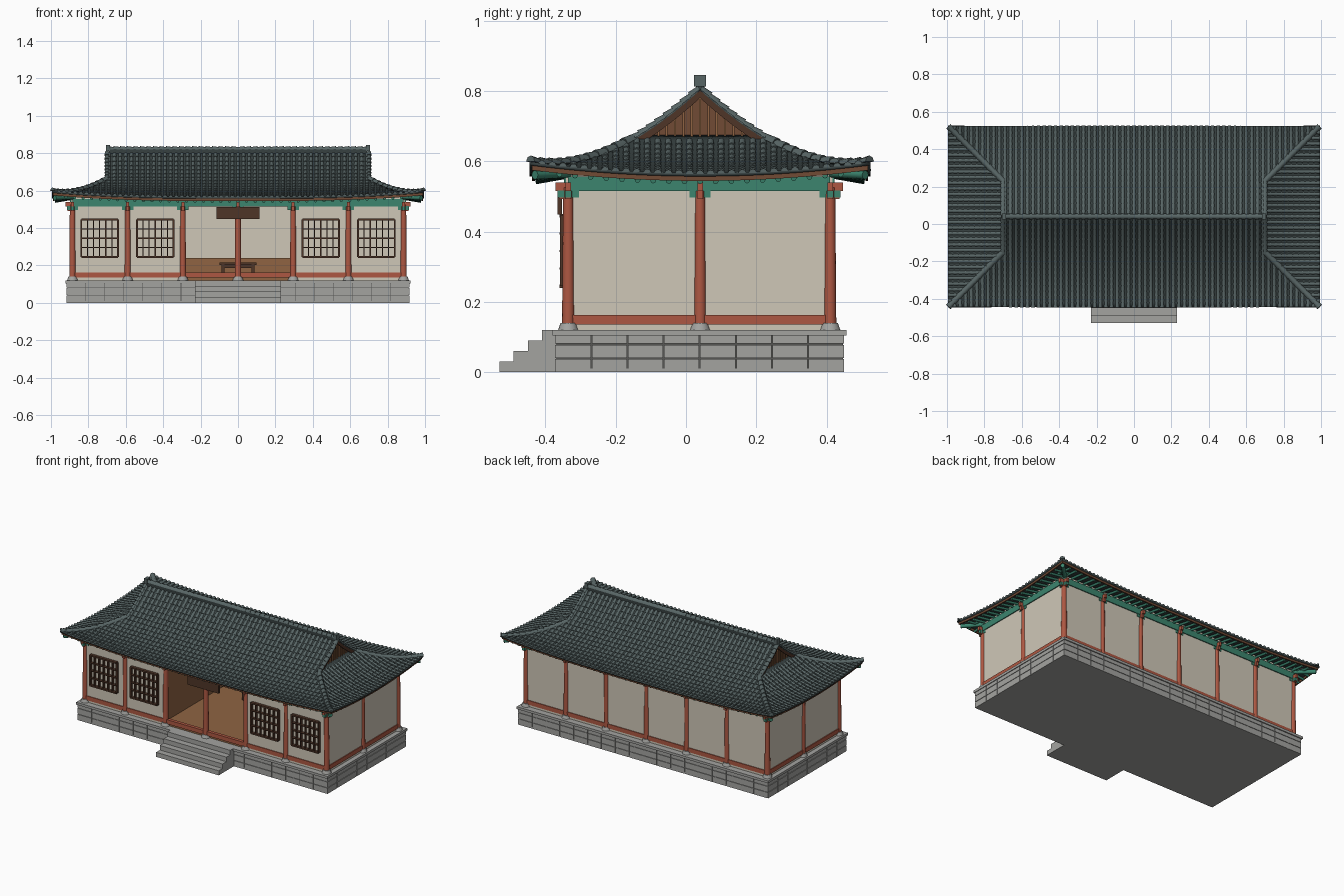
import bpy, bmesh, math
from mathutils import Vector, Matrix

cube = bpy.data.objects.get("Cube")
if cube:
    bpy.data.objects.remove(cube, do_unlink=True)


def material(name, r, g, b):
    lin = [(c / 255) ** 2.2 for c in (r, g, b)] + [1]
    m = bpy.data.materials.new(name)
    m.use_nodes = True
    m.diffuse_color = lin
    m.node_tree.nodes["Principled BSDF"].inputs["Base Color"].default_value = lin
    return m


STONE = material("grey stone", 162, 162, 159)
JOINT = material("dark joint", 88, 88, 86)
CREAM = material("cream plaster", 206, 198, 182)
RED = material("red timber", 172, 88, 68)
GREEN = material("green paint", 62, 132, 110)
DARK = material("dark brown wood", 80, 56, 44)
WOOD = material("floor wood", 142, 100, 68)
GABLE = material("gable wood", 112, 76, 56)
TILE = material("roof tile", 88, 101, 101)
PAN = material("dark roof tile", 58, 67, 67)


# ---------- helpers ----------
def finish(bm, name, mat, smooth=None):
    bmesh.ops.recalc_face_normals(bm, faces=bm.faces)
    me = bpy.data.meshes.new(name)
    bm.to_mesh(me)
    bm.free()
    me.materials.append(mat)
    ob = bpy.data.objects.new(name, me)
    bpy.context.collection.objects.link(ob)
    if smooth:
        bpy.ops.object.select_all(action='DESELECT')
        ob.select_set(True)
        bpy.context.view_layer.objects.active = ob
        bpy.ops.object.shade_smooth_by_angle(angle=math.radians(smooth))
    return ob


def add_box(bm, x0, x1, y0, y1, z0, z1):
    m = Matrix.Translation(((x0 + x1) / 2, (y0 + y1) / 2, (z0 + z1) / 2))
    bmesh.ops.create_cube(bm, size=1, matrix=m @ Matrix.Diagonal((x1 - x0, y1 - y0, z1 - z0, 1)))


def boxes(name, mat, *items):
    bm = bmesh.new()
    for it in items:
        add_box(bm, *it)
    return finish(bm, name, mat)


def add_rod(bm, a, b, r1, r2, seg=12):
    v = b - a
    m = Matrix.Translation((a + b) / 2) @ v.to_track_quat('Z', 'Y').to_matrix().to_4x4()
    bmesh.ops.create_cone(bm, cap_ends=True, segments=seg, radius1=r1, radius2=r2, depth=v.length, matrix=m)


def span(a, b, n):
    return [a + (b - a) * i / n for i in range(n + 1)]


# ---------- layout ----------
YC, XW, HALL = 0.04, 0.885, 0.295
YF, YB = -0.335, 0.41
COLS_X = [i * HALL for i in range(-3, 4)]
EAVE, TOP_D, HIP, GX = 0.485, 0.19, 0.51, 0.70

# ---------- stone platform and steps ----------
boxes("platform_core", JOINT, (-.912, .912, -.368, .446, .002, .105))
bm = bmesh.new()
for z0, z1 in ((0, .038), (.041, .078), (.081, .104)):
    for i in range(18):
        x = -.915 + i * .1017
        for y in (-.372, .430):
            add_box(bm, x + .0015, x + .1002, y, y + .02, z0, z1)
    for i in range(8):
        y = -.372 + i * .10275
        for x in (-.917, .897):
            add_box(bm, x, x + .02, y + .0015, y + .1012, z0, z1)
finish(bm, "platform_blocks", STONE)
boxes("platform_bottom", STONE, (-.914, .914, -.37, .448, 0, .01))
boxes("platform_slab", STONE, (-.922, .922, -.38, .457, .104, .12))
boxes("front_steps", STONE, *[(-.23, .23, -.53 + i * .04, -.36, i * .03, (i + 1) * .03) for i in range(4)])

# ---------- walls ----------
T = .006
boxes("plaster_walls", CREAM,
      (-XW, XW, YB - T, YB + T, .12, .57),
      *[(s * XW - T, s * XW + T, YF, YB, .12, .57) for s in (-1, 1)],
      *[(min(s * HALL, s * XW), max(s * HALL, s * XW), YF - T, YF + T, .12, .57) for s in (-1, 1)])


def ring(z0, z1, w):
    return [(-XW, XW, y - w, y + w, z0, z1) for y in (YF, YB)] + \
           [(x - w, x + w, YF, YB, z0, z1) for x in (-XW, XW)]


boxes("sill_beams", RED, *ring(.135, .163, .011))
boxes("head_beams", GREEN, *ring(.515, .556, .012))
boxes("hall_floor", WOOD, (-HALL, HALL, YF, YB - T, .12, .15))
boxes("hall_side_walls", WOOD, *[(s * HALL - T, s * HALL + T, YF, YB, .12, .54) for s in (-1, 1)])
boxes("hall_ceiling", WOOD, (-XW, XW, YF, YB, .53, .535))
boxes("hall_dais", WOOD, (-HALL, HALL, .28, YB - T, .15, .24))
boxes("low_table", DARK, (-.1, .1, .16, .25, .203, .215),
      *[(x - .007, x + .007, y - .007, y + .007, .15, .203) for x in (-.08, .08) for y in (.172, .238)],
      *[(-.08, .08, y - .003, y + .003, .185, .203) for y in (.172, .238)])

# ---------- columns ----------
spots = [(x, y) for x in COLS_X for y in (YF, YB)] + [(s * XW, YC) for s in (-1, 1)]
cols, bases, arms, noses = (bmesh.new() for _ in range(4))
for x, y in spots:
    add_rod(bases, Vector((x, y, .12)), Vector((x, y, .14)), .029, .022, 16)
    add_rod(cols, Vector((x, y, .138)), Vector((x, y, .525)), .0175, .0145, 14)
    sx = 0 if abs(x) < .8 else math.copysign(1, x)
    sy = 0 if y == YC else math.copysign(1, y - YC)
    for dx, dy in ((sx, 0), (0, sy)):
        if dx or dy:
            for reach, z0, z1 in ((.036, .515, .54), (.026, .492, .515)):
                cx, cy = x + dx * reach / 2, y + dy * reach / 2
                hx, hy = (reach / 2, .008) if dx else (.008, reach / 2)
                add_box(noses, cx - hx, cx + hx, cy - hy, cy + hy, z0, z1)
            hx, hy = (.009, .03) if dx else (.03, .009)
            add_box(arms, x - hx, x + hx, y - hy, y + hy, .497, .517)
finish(cols, "columns", RED, 40)
finish(bases, "column_bases", STONE, 40)
finish(noses, "bracket_noses", RED)
finish(arms, "bracket_arms", GREEN)

# ---------- lattice windows and name board ----------
bm = bmesh.new()
for cx in (-.74, -.4425, .4425, .74):
    x0, x1, z0, z1 = cx - .098, cx + .098, .245, .445
    for i, x in enumerate(span(x0, x1, 6)):
        w = .005 if i in (0, 6) else .003
        add_box(bm, x - w, x + w, -.358, -.34, z0, z1)
    for i, z in enumerate(span(z0, z1, 4)):
        w = .005 if i in (0, 4) else .003
        add_box(bm, x0, x1, -.36, -.34, z - w, z + w)
finish(bm, "window_lattices", DARK)
boxes("entrance_board", DARK, (-.115, .115, -.366, -.352, .448, .512))


# ---------- roof surface ----------
def P(x, y, d, dz=0):
    z = .562 + .24 * (1 - d / EAVE) ** 1.85
    z += .032 * (abs(x) / .995) ** 3 * (abs(y) / EAVE) ** 2
    return Vector((x, YC + y, z + dz))


def add_sheet(bm, rows):
    vs = [[bm.verts.new(p) for p in r] for r in rows]
    for a, b in zip(vs, vs[1:]):
        for i in range(len(a) - 1):
            bm.faces.new((a[i], a[i + 1], b[i + 1], b[i]))


for s, side in ((-1, "front"), (1, "back")):
    bm = bmesh.new()
    ds = span(0, TOP_D, 8) + span(TOP_D, EAVE, 12)[1:]
    add_sheet(bm, [[P(u * max(GX, d + HIP), s * d, d) for u in span(-1, 1, 32)] for d in ds])
    finish(bm, side + "_roof_slope", PAN, 40).modifiers.new("thickness", 'SOLIDIFY').offset = 0
for s, side in ((-1, "right"), (1, "left")):
    bm = bmesh.new()
    add_sheet(bm, [[P(s * (HIP + d), u * d, d) for u in span(-1, 1, 24)] for d in span(.17, EAVE, 12)])
    finish(bm, side + "_roof_slope", PAN, 40).modifiers.new("thickness", 'SOLIDIFY').offset = 0


# ---------- roof tiles: closed half-round pieces laid end to end ----------
def tile_row(bm, pts, side, r):
    for a, b in zip(pts, pts[1:]):
        n = side.cross(b - a).normalized()
        n = -n if n.z < 0 else n
        rings = []
        for p, k, lift in ((a, .82, 0), (b, 1, .002)):
            rings.append([bm.verts.new(p + n * lift + r * k * (side * math.cos(t) + n * math.sin(t)))
                          for t in span(0, math.pi, 4)])
        u, v = rings
        for i in range(5):
            j = (i + 1) % 5
            bm.faces.new((u[i], u[j], v[j], v[i]))
        bm.faces.new(u)
        bm.faces.new(v[::-1])


def steps(d0):
    return span(d0, EAVE, max(1, round((EAVE - d0) / .03)))


X, Y = Vector((1, 0, 0)), Vector((0, 1, 0))
bm = bmesh.new()
for s in (-1, 1):
    for i in range(-32, 33):
        x = i * .03
        d0 = 0 if abs(x) <= GX else abs(x) - HIP
        tile_row(bm, [P(x, s * d, d) for d in steps(d0)], X, .0115)
    for i in range(-15, 16):
        y = i * .03
        tile_row(bm, [P(s * (HIP + d), y, d) for d in steps(max(abs(y), TOP_D))], Y, .0115)
finish(bm, "roof_tiles", TILE, 50)

# ---------- ridges ----------
bm = bmesh.new()
for sx in (-1, 1):
    for sy in (-1, 1):
        diag = Vector((sx, -sy, 0)).normalized()
        tile_row(bm, [P(sx * (HIP + d), sy * d, d, .004) for d in span(TOP_D, EAVE - .002, 11)], diag, .017)
        tile_row(bm, [P(sx * GX, sy * d, d, .003) for d in span(0, TOP_D + .005, 8)], X, .014)
    tile_row(bm, [Vector((sx * x, YC, .82)) for x in span(0, GX, 20)], Y, .016)
finish(bm, "ridge_tiles", TILE, 50)
boxes("ridge_wall", PAN, (-.69, .69, YC - .012, YC + .012, .78, .822))
boxes("ridge_ends", TILE, *[(s * .695 - .011, s * .695 + .011, YC - .017, YC + .017, .812, .845) for s in (-1, 1)])

# ---------- gables ----------
walls, battens, barges = (bmesh.new() for _ in range(3))
for s in (-1, 1):
    ds = span(-TOP_D, TOP_D, 16)
    for d0, d1 in zip(ds, ds[1:]):
        add_sheet(walls, [[P(s * .682, d, abs(d), -.004) for d in (d0, d1)],
                          [Vector((s * .682, YC + d, .64)) for d in (d0, d1)]])
        top = P(0, d0, abs(d0)).z - .01
        if top > .67:
            xs = sorted((s * .68, s * .688))
            add_box(battens, *xs, YC + d0 - .003, YC + d0 + .003, .65, top)
    add_sheet(barges, [[P(s * .703, d, abs(d), dz) for d in ds] for dz in (0, -.022)])
finish(walls, "gable_walls", GABLE)
finish(battens, "gable_battens", WOOD)
finish(barges, "gable_boards", DARK).modifiers.new("thickness", 'SOLIDIFY').thickness = .008

# ---------- eave boards and rafters ----------
bm = bmesh.new()
E = .478
for s in (-1, 1):
    for dz in ((-.002, -.018),):
        add_sheet(bm, [[P(x, s * E, E, z) for x in span(-HIP - E, HIP + E, 30)] for z in dz])
        add_sheet(bm, [[P(s * (HIP + E), y, E, z) for y in span(-E, E, 20)] for z in dz])
finish(bm, "eave_boards", GABLE).modifiers.new("thickness", 'SOLIDIFY').thickness = .008

bm = bmesh.new()
for s in (-1, 1):
    for x in span(-.92, .92, 40):
        add_rod(bm, P(x, s * .36, .36, -.02), P(x, s * .468, .468, -.02), .008, .008, 8)
    for y in span(-.4, .4, 18):
        add_rod(bm, P(s * .87, y, .36, -.02), P(s * .978, y, .468, -.02), .008, .008, 8)
    for sy in (-1, 1):
        add_rod(bm, P(s * .87, sy * .36, .36, -.026), P(s * .98, sy * .47, .47, -.03), .013, .013, 8)
finish(bm, "rafters", GREEN, 50)
